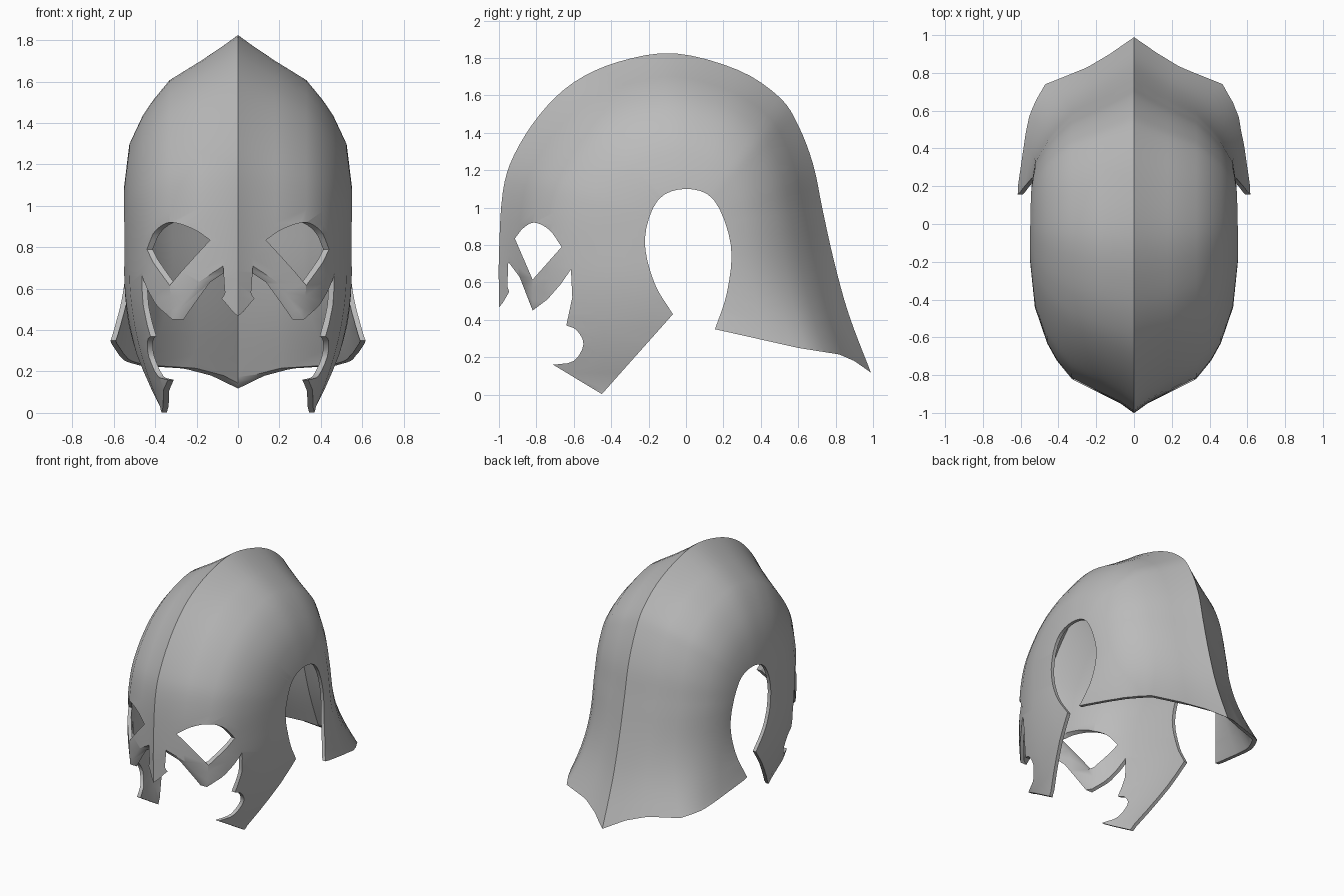
import bpy, bmesh, math
from mathutils import Vector

if "Cube" in bpy.data.objects:
    bpy.data.objects.remove(bpy.data.objects["Cube"])

steel = bpy.data.materials.new("grey steel")
steel.use_nodes = True
grey = (0.5, 0.5, 0.5, 1)
steel.diffuse_color = grey
steel.node_tree.nodes["Principled BSDF"].inputs["Base Color"].default_value = grey


def make_object(name, bm):
    mesh = bpy.data.meshes.new(name)
    bm.to_mesh(mesh)
    bm.free()
    ob = bpy.data.objects.new(name, mesh)
    bpy.context.collection.objects.link(ob)
    return ob


def smooth_path(points, steps):
    """Catmull-Rom curve through 2D points."""
    p = [Vector(q) for q in points]
    p = [2 * p[0] - p[1]] + p + [2 * p[-1] - p[-2]]
    out = []
    for a, b, c, d in zip(p, p[1:], p[2:], p[3:]):
        for i in range(steps):
            t = i / steps
            out.append(0.5 * (2 * b + (c - a) * t + (2 * a - 5 * b + 4 * c - d) * t**2
                              + (3 * b - a - 3 * c + d) * t**3))
    return out + [p[-2]]


def clamp(v):
    return max(0.0, min(1.0, v))


def side_cutter(name, outline):
    """Prism through the whole width from a (y, z) outline."""
    bm = bmesh.new()
    face = bm.faces.new([bm.verts.new((-1, y, z)) for y, z in outline])
    ext = bmesh.ops.extrude_face_region(bm, geom=[face])["geom"]
    bmesh.ops.translate(bm, vec=(2, 0, 0), verts=[v for v in ext if isinstance(v, bmesh.types.BMVert)])
    bmesh.ops.recalc_face_normals(bm, faces=bm.faces)
    ob = make_object(name, bm)
    ob.hide_render = True
    return ob


# Keel line (y, z) from the front bottom over the crown to the neck guard
keel = smooth_path([(-1, -.15), (-1, .2), (-1, .5), (-1, .75), (-.98, 1.08), (-.92, 1.28),
                    (-.78, 1.5), (-.6, 1.67), (-.36, 1.78), (-.06, 1.825), (.28, 1.735),
                    (.5, 1.59), (.6, 1.44), (.68, 1.23), (.73, .99), (.79, .72),
                    (.87, .43), (.99, .115), (1.05, -.04)], 4)

# Cross-section stations: body half width, inset at front, inset elsewhere, flared half width
stations = [(0, 0, 0, 0), (.07, .05, .055, .1), (.18, .105, .135, .25), (.33, .18, .235, .5),
            (.41, .28, .34, .545), (.46, .37, .42, .57), (.525, .56, .57, .59),
            (.55, .8, .79, .62), (.555, .95, .95, .625)]


def shell_point(p, station, side):
    width, inset_front, inset_top, flared = station
    y, z = p
    front = y < 0
    hub = Vector((0, min(.9, z) if front else min(.9, .3 + .65 * z)))
    top = clamp((z - .9) / .8) if front else 1
    q = p.lerp(hub, inset_front + (inset_top - inset_front) * top)
    if front:   # cheeks draw in toward the chin
        x = width * (1 - .31 * clamp((.7 - q.y) / .7) ** 2)
    else:       # neck guard spreads outward
        x = width + (flared - width) * clamp((.75 - z) / .64) ** 2
    return side * x, q.x, q.y


# Helmet shell
columns = [(s, -1) for s in reversed(stations[1:])] + [(s, 1) for s in stations]
bm = bmesh.new()
grid = [[bm.verts.new(shell_point(p, s, side)) for s, side in columns] for p in keel]
for a, b in zip(grid, grid[1:]):
    for i in range(len(columns) - 1):
        bm.faces.new((a[i], a[i + 1], b[i + 1], b[i]))
helmet = make_object("helmet_shell", bm)
helmet.data.materials.append(steel)
solid = helmet.modifiers.new("thickness", 'SOLIDIFY')
solid.thickness = .025
solid.offset = -1

# Lower outline: nose guard, eye straps, cheek guards, ear arches and neck edge
ear = smooth_path([(-.07, .43), (-.17, .6), (-.22, .83), (-.15, 1.04), (0, 1.1),
                   (.15, 1.04), (.24, .8), (.22, .55), (.155, .35)], 4)
notch = smooth_path([(-.64, .37), (-.585, .345), (-.548, .27), (-.6, .18), (-.71, .16)], 3)
nose = [(-1.3, .4), (-1.01, .455), (-.98, .49), (-.945, .55), (-.955, .58), (-.95, .71)]
strap = [(-.89, .63), (-.82, .45), (-.74, .51), (-.67, .59), (-.615, .67), (-.608, .52)]
neck = [(.4, .295), (.6, .25), (.82, .215), (.9, .18), (1, .11), (1.3, .1), (1.3, -.5), (-1.3, -.5)]
outline = nose + strap + [tuple(v) for v in notch] + [(-.45, .003)] + [tuple(v) for v in ear] + neck

# Eye holes above the straps
arch = smooth_path([(-.915, .835), (-.87, .89), (-.81, .92), (-.73, .88), (-.665, .79)], 4)
cutters = [side_cutter("lower_cutter", outline),
           side_cutter("eye_cutter", [tuple(v) for v in arch] + [(-.82, .615)])]
for c in cutters:
    cut = helmet.modifiers.new("cut", 'BOOLEAN')
    cut.operation = 'DIFFERENCE'
    cut.solver = 'EXACT'
    cut.object = c

# Apply, remove cutters, shade
bpy.ops.object.select_all(action='DESELECT')
bpy.context.view_layer.objects.active = helmet
helmet.select_set(True)
for m in list(helmet.modifiers):
    bpy.ops.object.modifier_apply(modifier=m.name)
for c in cutters:
    bpy.data.objects.remove(c)
bpy.ops.object.shade_smooth_by_angle(angle=math.radians(42))
